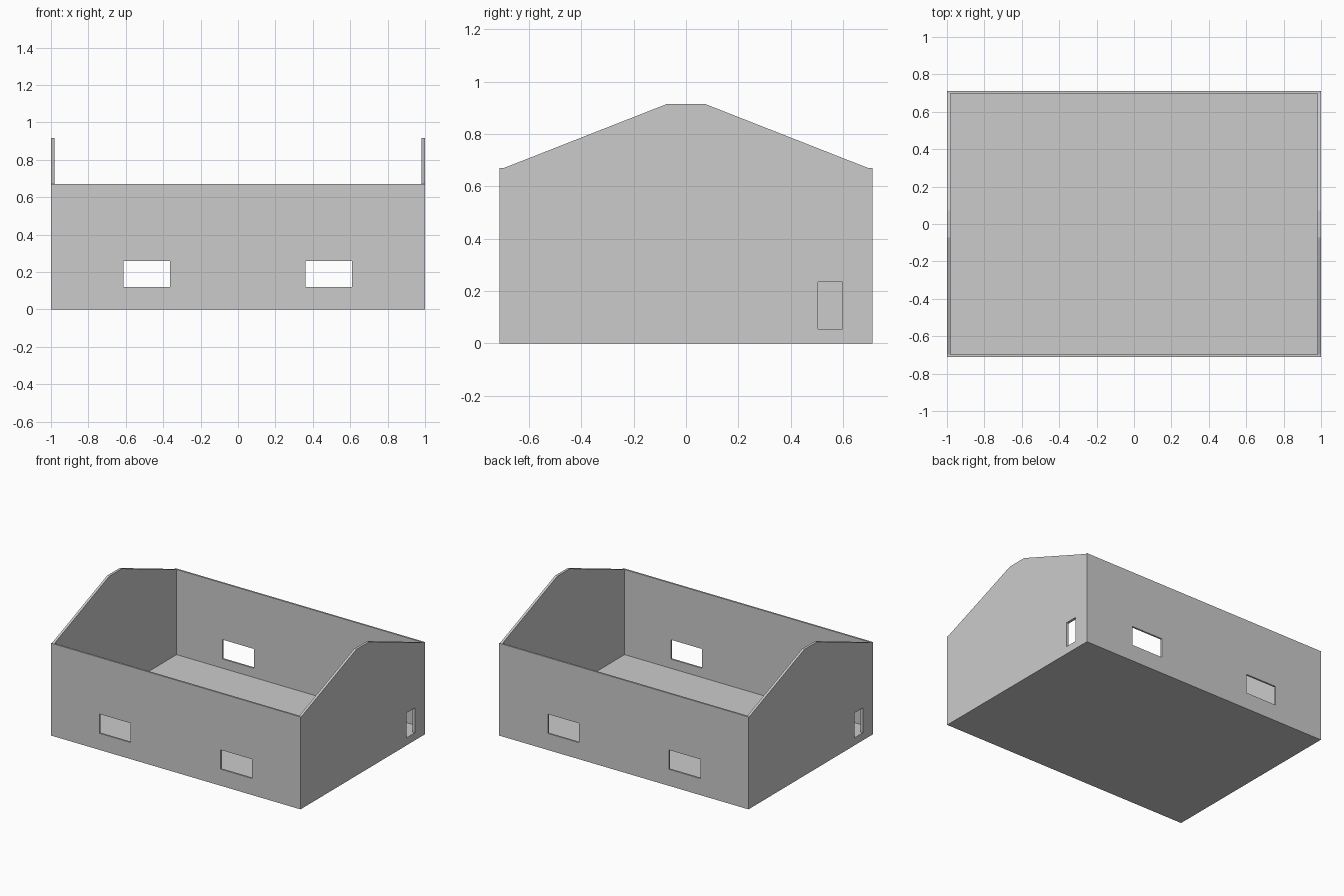
import bpy, bmesh

if "Cube" in bpy.data.objects:
    bpy.data.objects.remove(bpy.data.objects["Cube"])


def prism(name, profile, x0, x1):
    """Extrude a (y, z) profile along x."""
    bm = bmesh.new()
    face = bm.faces.new([bm.verts.new((x0, y, z)) for y, z in profile])
    new = bmesh.ops.extrude_face_region(bm, geom=[face])["geom"]
    verts = [v for v in new if isinstance(v, bmesh.types.BMVert)]
    bmesh.ops.translate(bm, verts=verts, vec=(x1 - x0, 0, 0))
    bmesh.ops.recalc_face_normals(bm, faces=bm.faces[:])
    mesh = bpy.data.meshes.new(name)
    bm.to_mesh(mesh)
    bm.free()
    obj = bpy.data.objects.new(name, mesh)
    bpy.context.collection.objects.link(obj)
    return obj


def cut(target, name, x0, x1, y0, y1, z0, z1):
    """Subtract a box from the target and remove the cutter."""
    box = prism(name, [(y0, z0), (y1, z0), (y1, z1), (y0, z1)], x0, x1)
    box.hide_render = True
    mod = target.modifiers.new(name, 'BOOLEAN')
    mod.operation = 'DIFFERENCE'
    mod.solver = 'EXACT'
    mod.object = box
    bpy.context.view_layer.objects.active = target
    bpy.ops.object.modifier_apply(modifier=name)
    bpy.data.objects.remove(box, do_unlink=True)


# Gabled solid, later hollowed into walls and floor
half = [(0.712, 0), (0.712, 0.67), (0.697, 0.67), (0.073, 0.915)]
profile = half + [(-y, z) for y, z in reversed(half)]
shell = prism("building_shell", profile, -1, 1)

# Open-topped room
cut(shell, "room", -0.982, 0.982, -0.699, 0.699, 0.053, 1.5)

# Windows through the front and back walls
for x in (-0.488, 0.485):
    cut(shell, "window", x - 0.125, x + 0.125, -1, 1, 0.12, 0.26)

# Door openings at diagonally opposite corners
for s in (-1, 1):
    xs = sorted((s * 0.9, s * 1.1))
    ys = sorted((s * 0.505, s * 0.597))
    cut(shell, "door", xs[0], xs[1], ys[0], ys[1], 0.055, 0.235)
